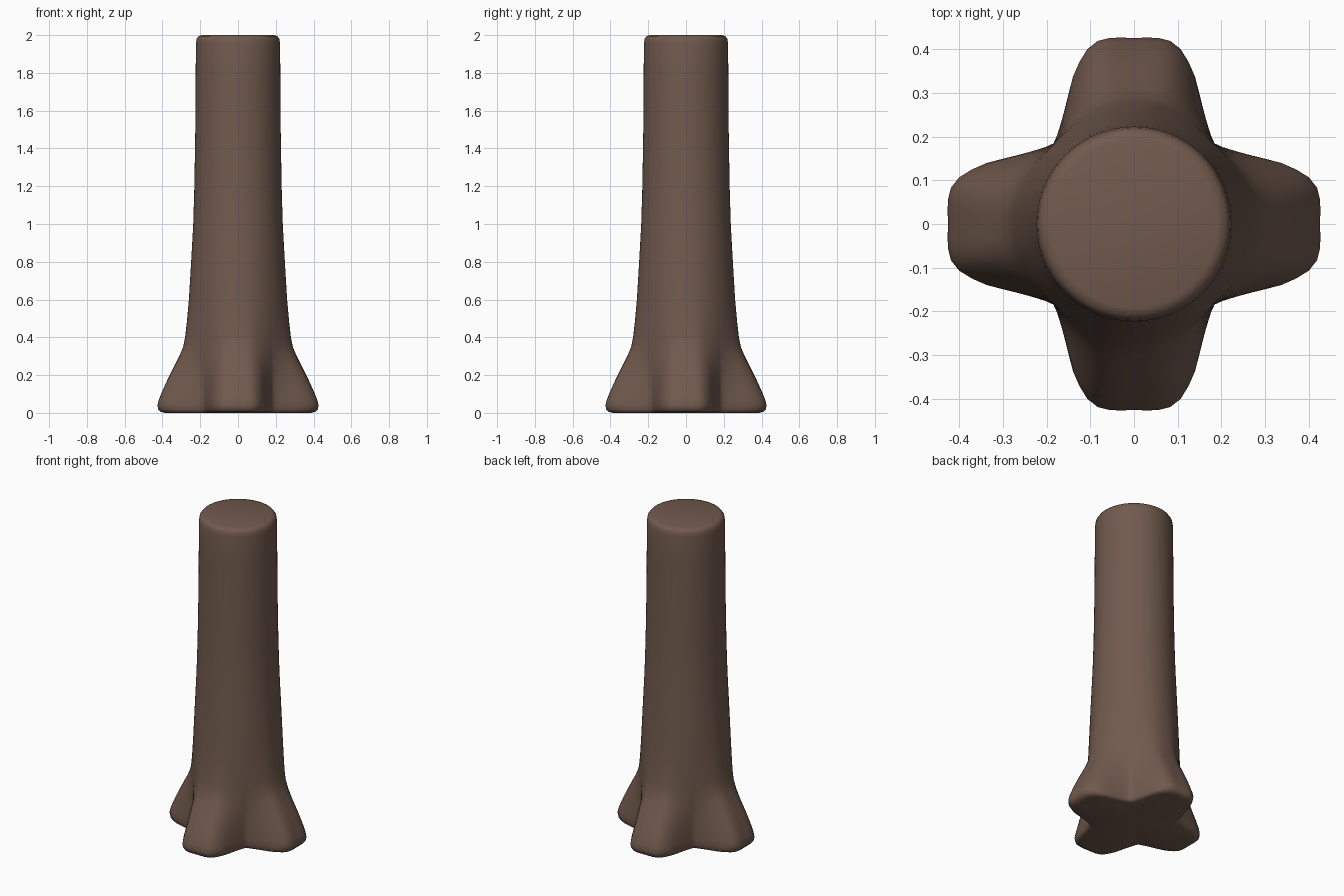
import bpy, bmesh, math

if "Cube" in bpy.data.objects:
    bpy.data.objects.remove(bpy.data.objects["Cube"])

N = 96
# height, radius along a root lobe, radius in the valley between lobes
PROFILE = [(0.0, 0.385, 0.235), (0.006, 0.41, 0.25), (0.018, 0.421, 0.256), (0.04, 0.426, 0.26),
           (0.07, 0.418, 0.261), (0.12, 0.398, 0.261), (0.18, 0.371, 0.261),
           (0.24, 0.341, 0.261), (0.30, 0.311, 0.261), (0.35, 0.290, 0.260),
           (0.40, 0.280, 0.260), (0.48, 0.271, 0.258), (0.60, 0.260, 0.254),
           (0.80, 0.248, 0.246), (1.0, 0.237, 0.237), (1.2, 0.231, 0.231),
           (1.5, 0.226, 0.226), (1.8, 0.224, 0.224), (1.955, 0.223, 0.223),
           (1.98, 0.219, 0.219), (1.994, 0.209, 0.209), (2.0, 0.192, 0.192)]
# lobe bulge by degrees away from the lobe axis
LOBE = [(0, 1.0), (9.4, 1.03), (13.7, 0.98), (20, 0.74), (24, 0.57),
        (28, 0.38), (34, 0.2), (40, 0.06), (45, 0.0)]


def bulge(deg):
    d = abs((deg + 45) % 90 - 45)
    for (a, u), (b, v) in zip(LOBE, LOBE[1:]):
        if d <= b:
            return u + (v - u) * (d - a) / (b - a)
    return 0.0


bark = bpy.data.materials.new("brown bark")
bark.diffuse_color = (0.165, 0.102, 0.075, 1)
bark.use_nodes = True
bark.node_tree.nodes["Principled BSDF"].inputs["Base Color"].default_value = bark.diffuse_color

# Trunk: stacked rings that go from a four-lobed root flare to a round top
bm = bmesh.new()
rings = []
for z, tip, valley in PROFILE:
    ring = []
    for i in range(N):
        deg = 360 * i / N
        r = valley + (tip - valley) * bulge(deg)
        t = math.radians(deg)
        ring.append(bm.verts.new((r * math.cos(t), r * math.sin(t), z)))
    rings.append(ring)
for a, b in zip(rings, rings[1:]):
    for i in range(N):
        j = (i + 1) % N
        bm.faces.new((a[i], a[j], b[j], b[i]))

# Flat cut top and underside, as fans
for ring, z in ((rings[0], 0.0), (rings[-1], 2.0)):
    c = bm.verts.new((0, 0, z))
    for i in range(N):
        bm.faces.new((ring[i], ring[(i + 1) % N], c))
bmesh.ops.recalc_face_normals(bm, faces=bm.faces[:])

mesh = bpy.data.meshes.new("tree_trunk")
bm.to_mesh(mesh)
bm.free()
mesh.materials.append(bark)
trunk = bpy.data.objects.new("tree_trunk", mesh)
bpy.context.collection.objects.link(trunk)
bpy.context.view_layer.objects.active = trunk
trunk.select_set(True)
bpy.ops.object.shade_smooth_by_angle(angle=math.radians(50))
